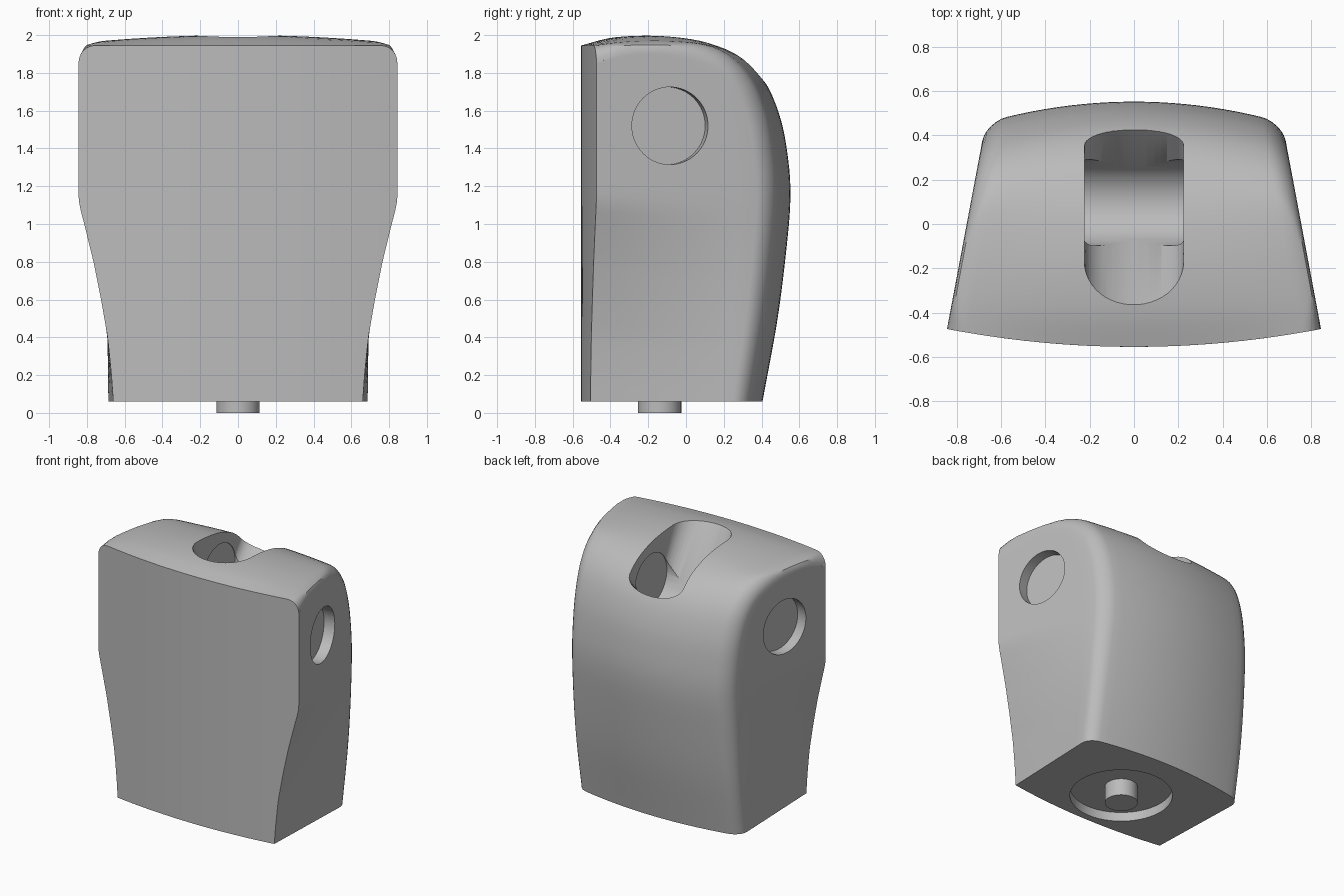
import bpy, bmesh, math
from mathutils import Vector, Matrix

if "Cube" in bpy.data.objects:
    bpy.data.objects.remove(bpy.data.objects["Cube"])

grey = bpy.data.materials.new("grey_plastic")
grey.diffuse_color = (0.5, 0.5, 0.5, 1)
grey.use_nodes = True
grey.node_tree.nodes["Principled BSDF"].inputs["Base Color"].default_value = grey.diffuse_color

R = 0.09                      # side fillet radius
TOP, BOT, FRONT = 1.945, 0.06, -0.555
N, NX, NA, NC = 56, 20, 6, 10


def make(name, bm):
    bmesh.ops.recalc_face_normals(bm, faces=bm.faces)
    me = bpy.data.meshes.new(name)
    bm.to_mesh(me)
    bm.free()
    ob = bpy.data.objects.new(name, me)
    bpy.context.collection.objects.link(ob)
    me.materials.append(grey)
    return ob


def cylinder(name, r, depth, matrix):
    bm = bmesh.new()
    bmesh.ops.create_cone(bm, cap_ends=True, segments=64, radius1=r, radius2=r,
                          depth=depth, matrix=matrix)
    return make(name, bm)


def resample(pts, n):
    """Smooth curve through pts, n + 1 evenly spaced points."""
    p = [Vector(q) for q in pts]
    p = [2 * p[0] - p[1]] + p + [2 * p[-1] - p[-2]]
    fine = []
    for a, b, c, d in zip(p, p[1:], p[2:], p[3:]):
        for k in range(20):
            t = k / 20
            fine.append(0.5 * (2 * b + (c - a) * t + (2 * a - 5 * b + 4 * c - d) * t * t
                               + (3 * b - a - 3 * c + d) * t ** 3))
    fine.append(p[-2])
    acc = [0]
    for a, b in zip(fine, fine[1:]):
        acc.append(acc[-1] + (b - a).length)
    out, j = [], 0
    for i in range(n + 1):
        s = acc[-1] * i / n
        while j < len(fine) - 2 and acc[j + 1] < s:
            j += 1
        out.append(fine[j].lerp(fine[j + 1], (s - acc[j]) / (acc[j + 1] - acc[j])))
    return out


# top and back profile at the middle (y, z)
prof = resample([(-0.555, 1.945), (-0.4, 1.985), (-0.2, 2.0), (0.0, 1.985), (0.15, 1.95),
                 (0.3, 1.88), (0.42, 1.75), (0.5, 1.56), (0.54, 1.35), (0.553, 1.15),
                 (0.535, 0.9), (0.485, 0.5), (0.405, 0.06)], N)

# half width of the front face by height
widths = [(0.06, 0.66), (0.2, 0.67), (0.4, 0.69), (0.6, 0.725), (0.8, 0.765),
          (1.0, 0.814), (1.1, 0.84), (1.16, 0.845), (2.1, 0.845)]


def front_half(z):
    for (a, wa), (b, wb) in zip(widths, widths[1:]):
        if z <= b:
            return wa + (wb - wa) * (z - a) / (b - a)
    return widths[-1][1]


def bow(x, q):
    """Bow the front and back faces and flatten the crown towards the sides."""
    t = (q[0] - FRONT) / 1.11
    y = q[0] + x * x * (0.113 * (1 - t) - 0.21 * t)
    z = q[1]
    if z > TOP:
        z = TOP + (z - TOP) * (1 - 1.1 * x * x)
    return y, z


def side_x(xf, y):
    return xf + (0.69 - xf) * (y + 0.48) / 0.83


# body: shell rows, filleted into ruled sides
bm = bmesh.new()


def quads(rows):
    for a, b in zip(rows, rows[1:]):
        for k in range(len(a) - 1):
            vs = [bm.verts.new(c) for c in (a[k], a[k + 1], b[k + 1], b[k])]
            bm.faces.new(vs)


shell, caps, fronts = [], [], []
for i, q in enumerate(prof):
    fz = TOP - R + (BOT - TOP + R) * (i / N) ** 2
    xf = front_half(fz)
    d = prof[min(i + 1, N)] - prof[max(i - 1, 0)]
    n = Vector((-d[1], d[0])).normalized()
    if i == 0:
        n = Vector((0, 1))
    elif i == N:
        n = Vector((1, 0))
    arc = []
    for k in range(NA + 1):
        a = math.pi / 2 * k / NA
        p = q - n * R * (1 - math.cos(a))
        x = 0.75
        for _ in range(6):
            x = side_x(xf, bow(x, p)[0]) - R * (1 - math.sin(a))
        arc.append((x, *bow(x, p)))
    x0 = arc[0][0]
    mid = [(x0 * u, *bow(x0 * u, q)) for u in (2 * k / NX - 1 for k in range(1, NX))]
    shell.append([(-x, y, z) for x, y, z in reversed(arc)] + mid + arc)
    # side wall from the fillet to the front edge
    yf = FRONT + 0.113 * xf * xf
    e = arc[-1]
    row = []
    for k in range(NC + 1):
        t = k / NC
        y = e[1] + (yf - e[1]) * t
        xe = e[0] + (xf - e[0]) * t
        row.append((xe, y, e[2] + (fz - e[2]) * t))
    caps.append(row)
    s = xf / shell[0][-1][0]
    fronts.append([(p[0] * s, FRONT + 0.113 * (p[0] * s) ** 2, fz) for p in shell[0]])
quads(shell)
quads(caps)
quads([[(-x, y, z) for x, y, z in r] for r in caps])
quads([shell[0]] + fronts)
bmesh.ops.remove_doubles(bm, verts=bm.verts, dist=0.002)
bmesh.ops.dissolve_degenerate(bm, edges=bm.edges, dist=0.0005)
bmesh.ops.holes_fill(bm, edges=[e for e in bm.edges if e.is_boundary], sides=0)
body = make("body", bm)

# cutters
cutters = []

# top slot: sloped ends narrowing down to a cross bore
bm = bmesh.new()
rings = []
for z, y0, y1, r in ((2.08, -0.43, 0.76, 0.225), (1.56, -0.055, 0.25, 0.10)):
    ring = []
    for k in range(48):
        a = 2 * math.pi * (k + 0.5) / 48
        c = y1 - r if math.sin(a) > 0 else y0 + r
        ring.append(bm.verts.new((0.225 * math.cos(a), c + r * math.sin(a), z)))
    rings.append(ring)
for k in range(48):
    bm.faces.new((rings[0][k], rings[0][k - 1], rings[1][k - 1], rings[1][k]))
bm.faces.new(rings[0])
bm.faces.new(rings[1])
cutters.append(make("slot_cutter", bm))
cutters.append(cylinder("bore_cutter", 0.195, 0.46,
                        Matrix.Translation((0, 0.097, 1.68)) @ Matrix.Rotation(math.pi / 2, 4, 'Y')))

# round side recesses, square to the side walls
for s in (-1, 1):
    nrm = Vector((s, 0.19, 0)).normalized()
    c = Vector((s * 0.771, -0.085, 1.52)) + nrm * 0.12
    cutters.append(cylinder("side_cutter", 0.205, 0.4,
                            Matrix.Translation(c) @ nrm.to_track_quat('Z', 'Y').to_matrix().to_4x4()))

# round recess underneath
cutters.append(cylinder("base_cutter", 0.36, 0.2, Matrix.Translation((0, -0.14, 0.03))))

for c in cutters:
    c.hide_render = True
    m = body.modifiers.new("cut", 'BOOLEAN')
    m.operation, m.solver, m.object = 'DIFFERENCE', 'EXACT', c
bpy.context.view_layer.update()
final = bpy.data.meshes.new_from_object(body.evaluated_get(bpy.context.evaluated_depsgraph_get()))
body.modifiers.clear()
body.data = final
for c in cutters:
    bpy.data.objects.remove(c)

# mounting pin
pin = cylinder("mounting_pin", 0.115, 0.14, Matrix.Translation((0, -0.14, 0.07)))

for ob in (body, pin):
    bpy.ops.object.select_all(action='DESELECT')
    ob.select_set(True)
    bpy.context.view_layer.objects.active = ob
    bpy.ops.object.shade_smooth_by_angle(angle=math.radians(30))
